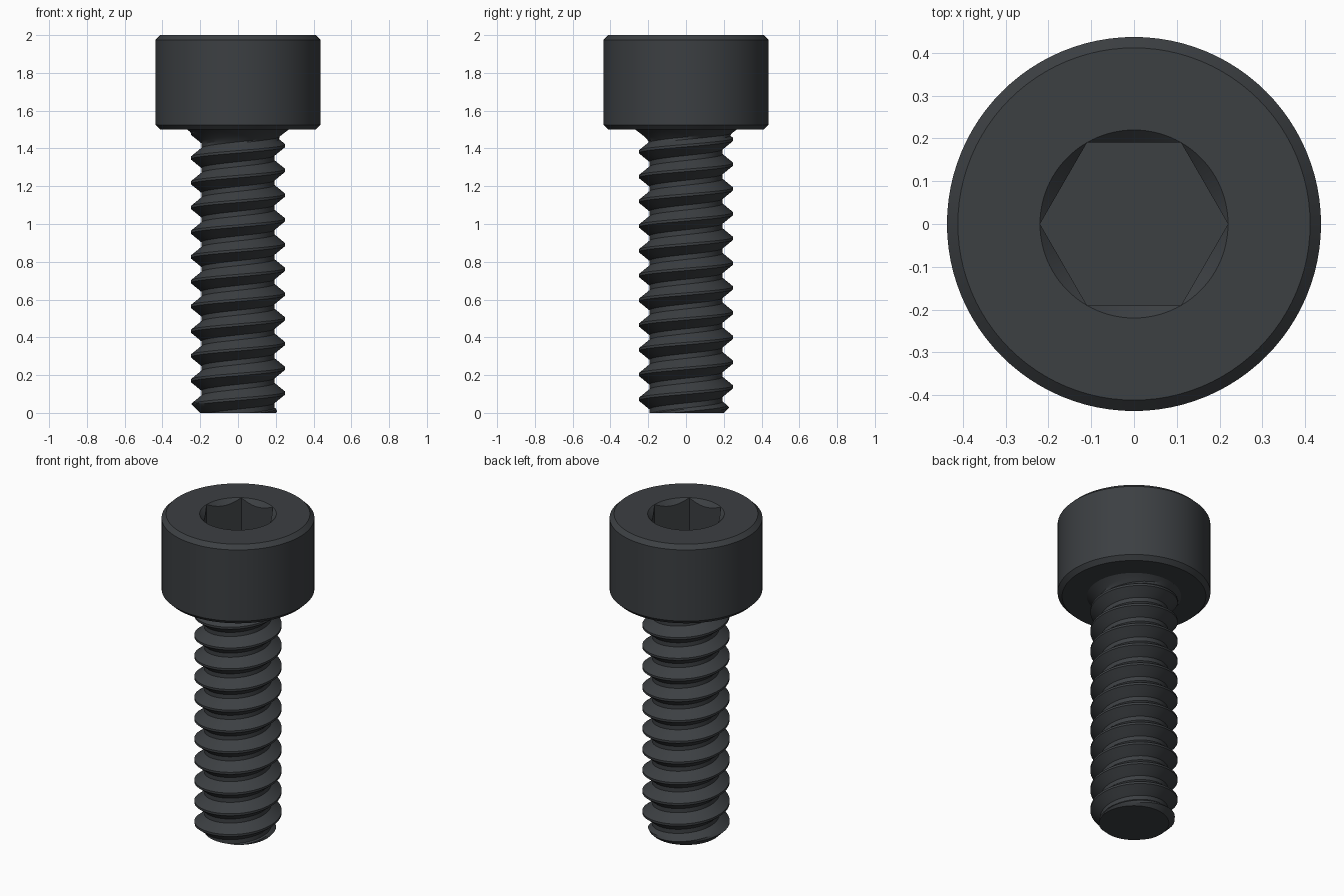
import bpy, bmesh
from math import pi, sin, cos, floor

if "Cube" in bpy.data.objects:
    bpy.data.objects.remove(bpy.data.objects["Cube"])

N = 96                      # segments around (multiple of 6)
PITCH = 0.131
R_CREST, R_ROOT = 0.25, 0.193
HEAD_Z, TOP_Z = 1.5, 2.0
HEX_FLAT = 0.1905           # half the distance across flats
HEX_CORNER = HEX_FLAT / cos(pi / 6)

dark = bpy.data.materials.new("black_steel")
dark.diffuse_color = (0.045, 0.05, 0.055, 1)
dark.use_nodes = True
dark.node_tree.nodes["Principled BSDF"].inputs["Base Color"].default_value = dark.diffuse_color


def skin(name, rows):
    """Join rows of points (first and last columns coincide) into a surface."""
    bm = bmesh.new()
    grid = [[bm.verts.new(p) for p in row] for row in rows]
    for a, b in zip(grid, grid[1:]):
        for i in range(N):
            bm.faces.new((a[i], a[i + 1], b[i + 1], b[i]))
    bmesh.ops.remove_doubles(bm, verts=bm.verts, dist=1e-5)
    bmesh.ops.dissolve_degenerate(bm, edges=bm.edges, dist=1e-5)
    bmesh.ops.recalc_face_normals(bm, faces=bm.faces)
    mesh = bpy.data.meshes.new(name)
    bm.to_mesh(mesh)
    bm.free()
    mesh.materials.append(dark)
    ob = bpy.data.objects.new(name, mesh)
    bpy.context.collection.objects.link(ob)
    bpy.ops.object.select_all(action='DESELECT')
    ob.select_set(True)
    bpy.context.view_layer.objects.active = ob
    bpy.ops.object.shade_smooth_by_angle(angle=pi / 7)
    return ob


def ring(radius, height):
    """One row; radius and height are functions of the angle."""
    angles = [2 * pi * i / N for i in range(N + 1)]
    return [(radius(a) * cos(a), radius(a) * sin(a), height(a)) for a in angles]


def circle(r, z):
    return ring(lambda a: r, lambda a: z)


# Head: chamfered cylinder with a countersunk hex socket
def hex_r(a):
    return HEX_FLAT / cos(a % (pi / 3) - pi / 6)


def sink_z(a):
    return TOP_Z - (HEX_CORNER - hex_r(a))


outer = [(0.2, HEAD_Z), (0.412, HEAD_Z), (0.4375, HEAD_Z + 0.025),
         (0.4375, TOP_Z - 0.025), (0.412, TOP_Z), (HEX_CORNER, TOP_Z)]
floor_z = TOP_Z - 0.25
skin("socket_head", [circle(r, z) for r, z in outer]
     + [ring(hex_r, sink_z), ring(hex_r, lambda a: floor_z), circle(0, floor_z)])


# Threaded shank: right-hand helix, chamfered tip, fillet under the head
def thread_r(a, z):
    turn = (z + 0.026) / PITCH - a / (2 * pi)
    u = 2 * abs(turn - floor(turn + 0.5))          # 0 on crest, 1 in root
    t = min(1, max(0, (u - 0.1) / 0.7))
    t = t - 0.1 * max(0, (t - 0.7) / 0.3) * (1 - t)  # eased root
    r = R_CREST + (R_ROOT - R_CREST) * t
    fillet = 0.19 + 0.08 * max(0, 1 - (HEAD_Z - z) / 0.08) ** 1.5
    return max(min(r, 0.2 + z), fillet)


half = [0.1, 0.3, 0.5, 0.7, 0.8]
steps = [0] + [u / 2 for u in half] + [0.5] + [1 - u / 2 for u in reversed(half)]
rows = [circle(0, 0)]
for turn in range(-2, 13):
    for s in steps:
        def height(a):
            z = PITCH * (turn + s + a / (2 * pi)) - 0.026
            return min(HEAD_Z, max(0, z))
        rows.append(ring(lambda a: thread_r(a, height(a)), height))
skin("threaded_shank", rows)
